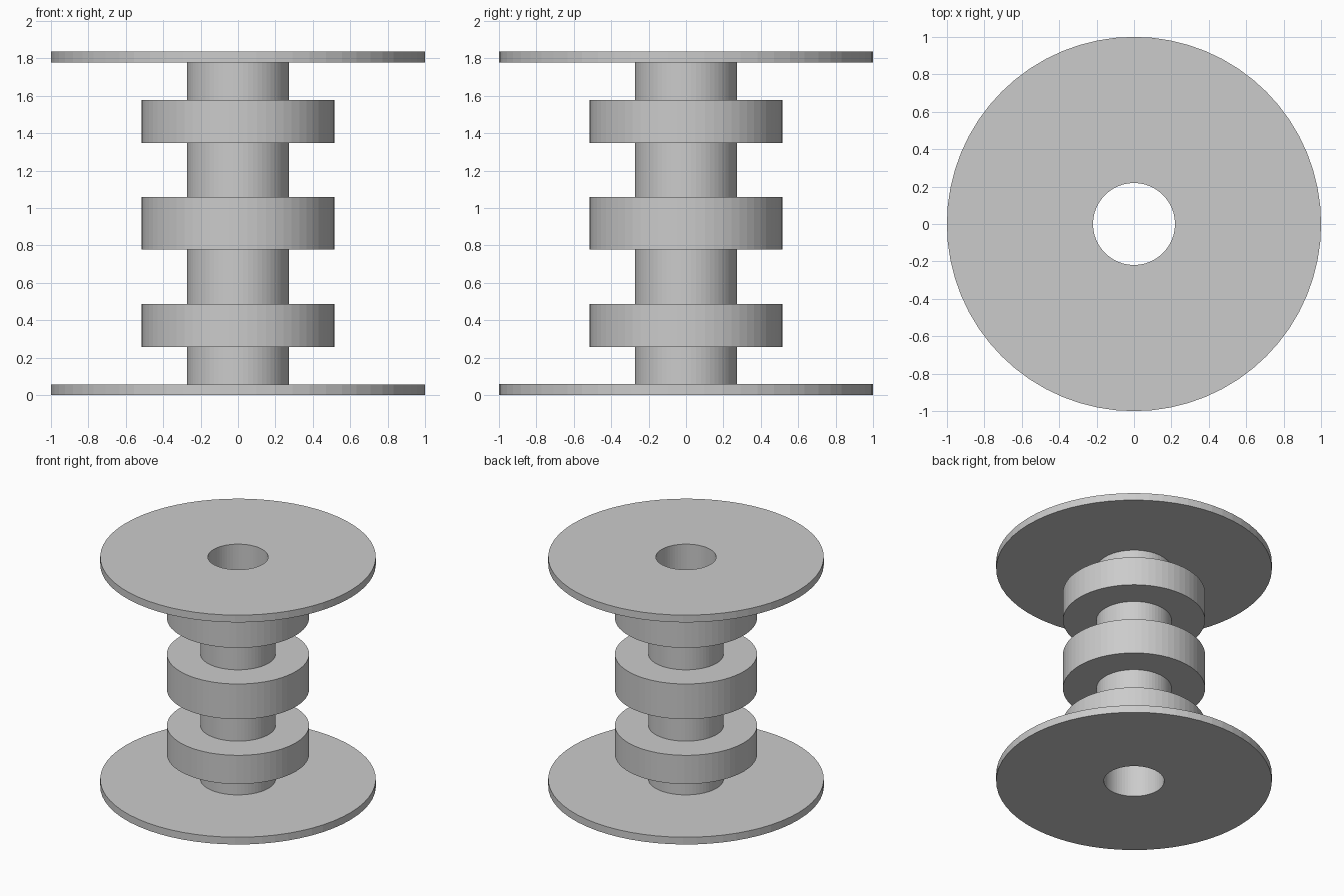
import bpy, bmesh
from math import tau

if "Cube" in bpy.data.objects:
    bpy.data.objects.remove(bpy.data.objects["Cube"])

SIDES = 64
HEIGHT = 1.836
BORE, CORE, COLLAR, FLANGE = 0.219, 0.273, 0.516, 1.0

# Lower half of the outer profile (radius, z): flange, core, collar, core, middle collar
lower = [(BORE, 0), (FLANGE, 0), (FLANGE, 0.058), (CORE, 0.058),
         (CORE, 0.258), (COLLAR, 0.258), (COLLAR, 0.488), (CORE, 0.488),
         (CORE, 0.777), (COLLAR, 0.777)]
# Mirror it about mid height; the closing segment is the bore wall
profile = lower + [(r, HEIGHT - z) for r, z in reversed(lower)]

# Revolve the closed profile into one hollow spool
bm = bmesh.new()
verts = [bm.verts.new((r, 0, z)) for r, z in profile]
edges = [bm.edges.new((verts[i - 1], verts[i])) for i in range(len(verts))]
bmesh.ops.spin(bm, geom=verts + edges, cent=(0, 0, 0), axis=(0, 0, 1),
               angle=tau, steps=SIDES, use_merge=True)
bmesh.ops.remove_doubles(bm, verts=bm.verts, dist=1e-5)
bmesh.ops.recalc_face_normals(bm, faces=bm.faces)
mesh = bpy.data.meshes.new("spool")
bm.to_mesh(mesh)
bm.free()
spool = bpy.data.objects.new("spool", mesh)
bpy.context.collection.objects.link(spool)
